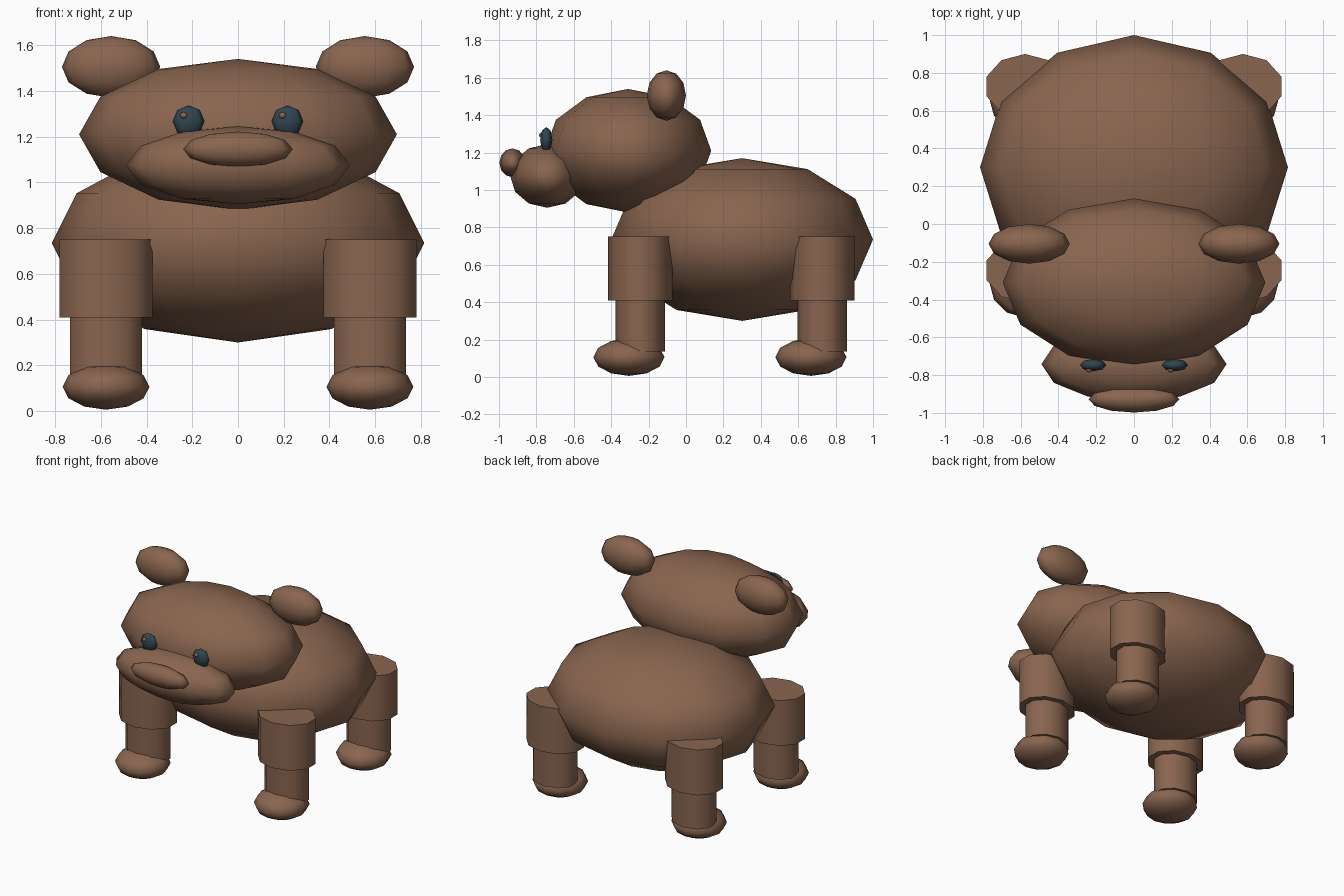
import bpy
import math

if "Cube" in bpy.data.objects:
    bpy.data.objects.remove(bpy.data.objects["Cube"])


def material(name, colour):
    mat = bpy.data.materials.new(name)
    mat.use_nodes = True
    mat.diffuse_color = (*colour, 1)
    mat.node_tree.nodes["Principled BSDF"].inputs["Base Color"].default_value = (*colour, 1)
    return mat


brown = material("brown_fur", (0.25, 0.13, 0.078))
dark = material("dark_eye", (0.03, 0.06, 0.078))


def finish(name, scale, mat, angle):
    obj = bpy.context.object
    obj.name = name
    obj.scale = scale
    bpy.ops.object.transform_apply(location=False, rotation=False, scale=True)
    obj.data.materials.append(mat)
    bpy.ops.object.shade_smooth_by_angle(angle=math.radians(angle))
    return obj


def ellipsoid(name, centre, radii, mat=brown, segments=12, rings=6):
    bpy.ops.mesh.primitive_uv_sphere_add(segments=segments, ring_count=rings,
                                         radius=1, location=centre)
    return finish(name, radii, mat, 100)


def post(name, x, y, bottom, top, rx, ry):
    bpy.ops.mesh.primitive_cylinder_add(vertices=10, radius=1, depth=1,
                                        location=(x, y, (bottom + top) / 2))
    return finish(name, (rx, ry, top - bottom), brown, 50)


# Body, head and face
ellipsoid("body", (0, 0.3, 0.735), (0.815, 0.7, 0.435))
ellipsoid("head", (0, -0.31, 1.21), (0.695, 0.445, 0.33))
ellipsoid("muzzle", (0, -0.742, 1.075), (0.49, 0.198, 0.17))
ellipsoid("nose", (0, -0.928, 1.145), (0.24, 0.07, 0.077))

for side, s in (("left", 1), ("right", -1)):
    # Ears and eyes
    ellipsoid(side + "_ear", (s * 0.555, -0.105, 1.505), (0.215, 0.105, 0.135))
    ellipsoid(side + "_eye", (s * 0.216, -0.747, 1.267), (0.07, 0.033, 0.07),
              dark, 8, 4)
    # Eye glints sit towards the same side on both eyes
    ellipsoid(side + "_eye_glint", (s * 0.216 - 0.021, -0.772, 1.293),
              (0.017, 0.014, 0.014), brown, 8, 4)

    # Legs: wide thigh, thinner shin, rounded foot
    for end, y in (("front", -0.245), ("back", 0.728)):
        leg = f"{end}_{side}"
        post(leg + "_upper_leg", s * 0.577, y, 0.41, 0.75, 0.213, 0.172)
        post(leg + "_lower_leg", s * 0.577, y, 0.135, 0.45, 0.166, 0.133)
        ellipsoid(leg + "_foot", (s * 0.577, y - 0.06, 0.106), (0.19, 0.19, 0.1))
